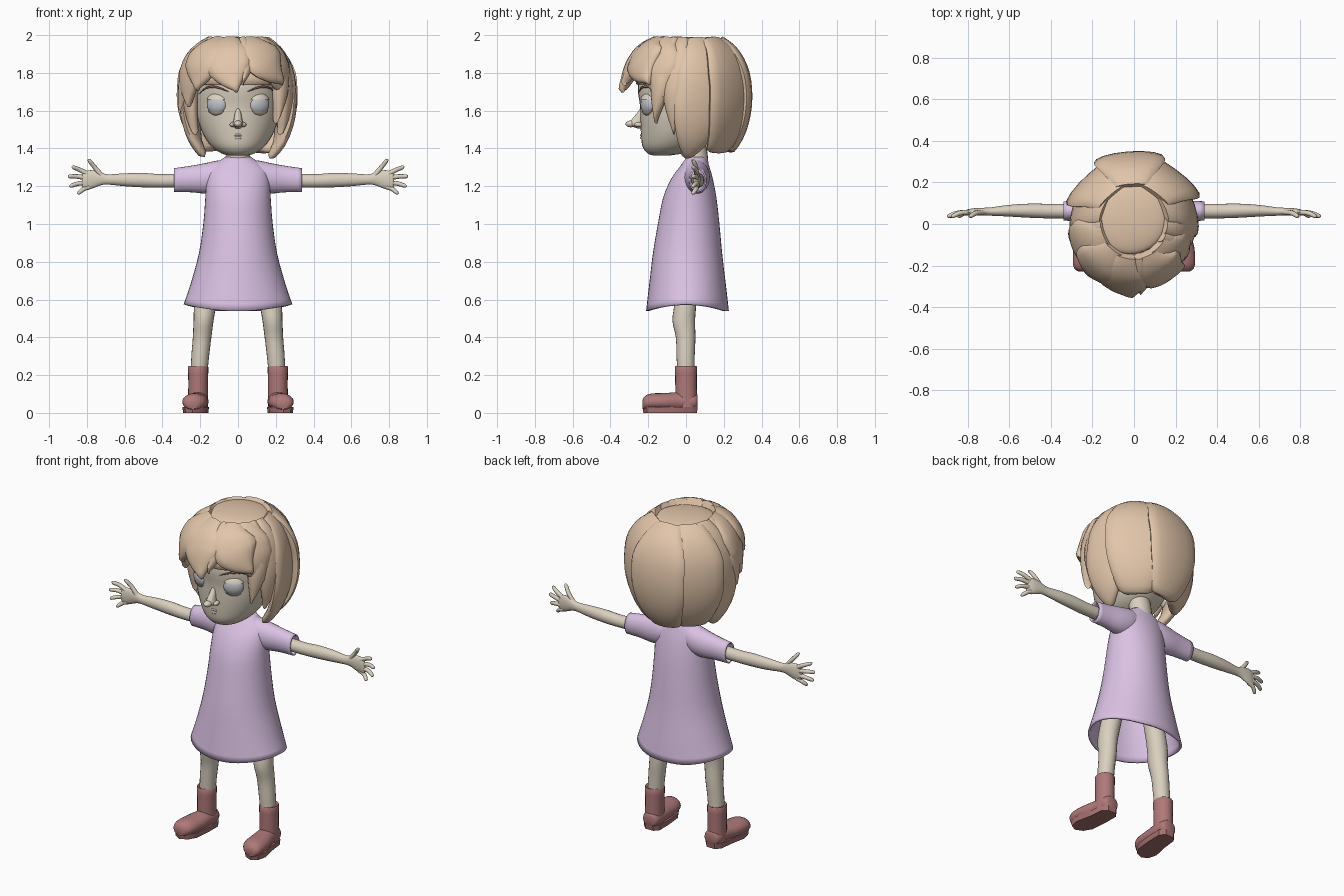
import bpy, bmesh, math
from mathutils import Vector, Matrix

cube = bpy.data.objects.get("Cube")
if cube:
    bpy.data.objects.remove(cube)


def material(name, rgb):
    m = bpy.data.materials.new(name)
    m.use_nodes = True
    m.diffuse_color = (*rgb, 1)
    m.node_tree.nodes["Principled BSDF"].inputs["Base Color"].default_value = (*rgb, 1)
    return m


SKIN = material("skin", (.70, .63, .52))
HAIR = material("hair_blond", (.76, .56, .40))
DRESS = material("dress_lilac", (.71, .54, .78))
BOOT = material("boot_red", (.43, .19, .19))
SOLE = material("sole_red", (.39, .165, .165))
EYE = material("eye_grey", (.52, .54, .58))
BROW = material("brow_brown", (.27, .13, .10))
LIP = material("lip", (.63, .53, .45))

X, Y, Z = Vector((1, 0, 0)), Vector((0, 1, 0)), Vector((0, 0, 1))


def finish(name, bm, mat, angle=50):
    bmesh.ops.recalc_face_normals(bm, faces=bm.faces)
    me = bpy.data.meshes.new(name)
    bm.to_mesh(me)
    bm.free()
    ob = bpy.data.objects.new(name, me)
    bpy.context.collection.objects.link(ob)
    me.materials.append(mat)
    bpy.ops.object.select_all(action="DESELECT")
    ob.select_set(True)
    bpy.context.view_layer.objects.active = ob
    bpy.ops.object.shade_smooth_by_angle(angle=math.radians(angle))
    return ob


def spline(rows, steps):
    # Catmull-Rom through rows of equal length
    out = []
    for i in range(len(rows) - 1):
        p = [rows[max(i - 1, 0)], rows[i], rows[i + 1], rows[min(i + 2, len(rows) - 1)]]
        for s in range(steps):
            t = s / steps
            out.append([b + .5 * t * (c - a + t * (2*a - 5*b + 4*c - d + t * (3*(b - c) + d - a)))
                        for a, b, c, d in zip(*p)])
    return out + [list(rows[-1])]


def loft(name, rows, mat, axes=None, ref=Y, n=20, steps=3, caps=(True, True), shape=None):
    # rows: x, y, z, half width, half depth; fixed axes or a frame along the path
    rows = spline(rows, steps)
    bm, rings = bmesh.new(), []
    pts = [Vector(r[:3]) for r in rows]
    for i, (p, r) in enumerate(zip(pts, rows)):
        if axes:
            u, v = axes
        else:
            t = (pts[min(i + 1, len(pts) - 1)] - pts[max(i - 1, 0)]).normalized()
            u = t.cross(ref(p) if callable(ref) else ref).normalized()
            v = u.cross(t)
        ring = []
        for k in range(n):
            a = math.tau * k / n
            ring.append(bm.verts.new(p + u * max(r[3], .002) * math.cos(a) + v * max(r[4], .002) * math.sin(a)))
        rings.append(ring)
    for lo, hi in zip(rings, rings[1:]):
        for k in range(n):
            bm.faces.new((lo[k], lo[(k + 1) % n], hi[(k + 1) % n], hi[k]))
    if caps[0]:
        bm.faces.new(rings[0])
    if caps[1]:
        bm.faces.new(rings[-1])
    if shape:
        for v in bm.verts:
            shape(v.co)
    return finish(name, bm, mat)


def ball(name, c, size, mat, keep=None, yaw=0):
    bm = bmesh.new()
    bmesh.ops.create_uvsphere(bm, u_segments=32, v_segments=20, radius=1)
    bm.transform(Matrix.Translation(c) @ Matrix.Rotation(yaw, 4, "Z") @ Matrix.Diagonal((*size, 1)))
    if keep:
        bmesh.ops.delete(bm, geom=[f for f in bm.faces if not keep(f.calc_center_median())], context="FACES")
    return finish(name, bm, mat)


def thicken(ob, t):
    m = ob.modifiers.new("thickness", "SOLIDIFY")
    m.thickness, m.offset = t, -1


# Dress: flared, open at the hem, which dips at front and back
def hem(co):
    if co.z < .66:
        co.z -= .035 * (.66 - co.z) / .085 * min(1, (co.y / .21) ** 2)


dress = loft("dress", [(0, .008, .575, .288, .219), (0, .008, .68, .252, .203), (0, .008, .84, .208, .184),
                       (0, .014, 1.0, .184, .163), (0, .02, 1.14, .173, .141), (0, .032, 1.24, .167, .11),
                       (0, .045, 1.3, .145, .08), (0, .056, 1.355, .068, .052)],
             DRESS, (X, Y), n=40, caps=(False, True), shape=hem)
thicken(dress, .012)

# Neck and head
loft("neck", [(0, .06, 1.3, .07, .06), (0, .055, 1.38, .064, .058), (0, .03, 1.46, .07, .065)], SKIN, (X, Y))
loft("head", [(0, -.13, 1.363, .05, .045), (0, -.11, 1.375, .09, .095), (0, -.08, 1.41, .14, .15),
              (0, -.05, 1.47, .182, .188), (0, -.03, 1.55, .212, .212), (0, -.015, 1.63, .225, .229),
              (0, -.005, 1.73, .228, .25), (0, 0, 1.84, .2, .22), (0, 0, 1.92, .1, .1)],
     SKIN, (X, Y), n=36)
loft("nose", [(0, -.22, 1.625, .01, .015), (0, -.235, 1.59, .016, .022), (0, -.255, 1.55, .023, .035),
              (0, -.255, 1.525, .028, .045), (0, -.235, 1.505, .012, .02)], SKIN, (X, Y), n=16)
ball("nose_tip", (0, -.292, 1.53), (.022, .028, .018), SKIN)
for z, w, h in ((1.472, .062, .006), (1.457, .045, .008)):
    loft("lip", [(-w, -.212, z - .006, .002, .002), (0, -.237, z, .006, h), (w, -.212, z - .006, .002, .002)],
         LIP, (Y, Z), n=12, steps=5)

for side, s in (("left", 1), ("right", -1)):
    # Facial features
    c, yaw = (s * .112, -.203, 1.632), s * .45
    ball(side + "_eye", c, (.057, .031, .052), EYE, yaw=yaw)
    ball(side + "_upper_lid", c, (.064, .037, .062), SKIN, lambda p: p.z > 1.664, yaw)
    ball(side + "_lower_lid", c, (.061, .034, .058), SKIN, lambda p: p.z < 1.596, yaw)
    loft(side + "_brow", [(s * .05, -.246, 1.7, .003, .003), (s * .11, -.231, 1.724, .006, .006),
                          (s * .165, -.19, 1.722, .006, .005), (s * .205, -.14, 1.69, .003, .003)],
         BROW, (Y, Z), n=8, steps=4)
    ball(side + "_ear", (s * .222, .0, 1.56), (.022, .045, .06), SKIN)
    ball(side + "_nostril", (s * .027, -.25, 1.526), (.017, .024, .013), SKIN)

    # Sleeve and arm
    sleeve = loft(side + "_sleeve", [(s * .03, .05, 1.27, .06, .07), (s * .1, .055, 1.252, .07, .085),
                                     (s * .17, .06, 1.242, .064, .081), (s * .25, .062, 1.238, .052, .07),
                                     (s * .34, .063, 1.232, .046, .063)], DRESS, (Y, Z), n=24, caps=(True, False))
    thicken(sleeve, .008)
    loft(side + "_arm", [(s * .22, .062, 1.232, .036, .038), (s * .4, .062, 1.228, .035, .036),
                         (s * .5, .064, 1.232, .034, .038), (s * .6, .064, 1.234, .028, .034),
                         (s * .69, .06, 1.236, .02, .027), (s * .73, .06, 1.24, .018, .036),
                         (s * .78, .058, 1.235, .017, .05), (s * .815, .053, 1.23, .013, .045),
                         (s * .825, .052, 1.23, .006, .03)], SKIN, (Y, Z))
    # Thumb and four fingers: base and tip in x, z
    digits = [(.725, 1.26, .795, 1.335), (.795, 1.265, .88, 1.3), (.8, 1.243, .9, 1.252),
              (.8, 1.218, .892, 1.202), (.785, 1.197, .85, 1.165)]
    for i, (x0, z0, x1, z1) in enumerate(digits):
        mx, mz = (x0 + x1) / 2, (z0 + z1) / 2 + .004
        loft(side + ("_finger" if i else "_thumb"),
             [(s * x0, .056, z0, .013, .013), (s * mx, .053, mz, .012, .012),
              (s * (x1 - .008), .038, z1, .01, .01), (s * x1, .035, z1, .003, .003)], SKIN, n=10)

    # Leg with knee
    loft(side + "_leg", [(s * .105, .0, .88, .05, .06), (s * .168, -.003, .6, .058, .058),
                         (s * .182, -.012, .49, .053, .06), (s * .19, -.002, .4, .049, .052),
                         (s * .2, -.002, .3, .047, .048), (s * .208, 0, .18, .043, .045)], SKIN, (X, Y))
    # Boot: shaft, foot turned slightly out, sole
    loft(side + "_boot_shaft", [(s * .212, .0, .245, .046, .05), (s * .211, .0, .243, .054, .058),
                                (s * .211, .0, .16, .052, .057), (s * .212, .002, .025, .053, .058)],
         BOOT, (X, Y), steps=2)
    loft(side + "_boot_foot", [(s * .208, .062, .06, .03, .035), (s * .209, .045, .058, .05, .045),
                               (s * .212, -.03, .06, .056, .05), (s * .224, -.11, .058, .066, .047),
                               (s * .231, -.18, .058, .064, .045), (s * .237, -.215, .053, .05, .038),
                               (s * .24, -.23, .045, .025, .024)], BOOT, (X, Z), n=24)
    foot = [(.157, .03), (.182, .058), (.235, .058), (.262, .03), (.272, -.06), (.291, -.15),
            (.278, -.205), (.24, -.226), (.195, -.206), (.168, -.16), (.158, -.06)]
    bm = bmesh.new()
    face = bm.faces.new([bm.verts.new((s * x, y, 0)) for x, y in foot])
    top = [v for v in bmesh.ops.extrude_face_region(bm, geom=[face])["geom"] if isinstance(v, bmesh.types.BMVert)]
    bmesh.ops.translate(bm, vec=(0, 0, .032), verts=top)
    bmesh.ops.scale(bm, vec=(1.05, 1.03, 1), verts=top, space=Matrix.Translation((s * -.225, .08, 0)))
    finish(side + "_boot_sole", bm, SOLE, 40)

# Hair: inner cap, crown and overlapping locks sweeping down from the crown
cap = ball("hair_cap", (0, .02, 1.7), (.262, .29, .262), HAIR,
           lambda p: p.z > 1.76 - max(0, p.y + .12) * 1.6 and p.z > 1.44)
thicken(cap, .03)
ball("hair_crown", (-.02, .03, 1.953), (.18, .175, .038), HAIR)


def lock(az, swing, width, z_end, flare=0, tip=.15, bulge=0, thick=.042):
    drop = lambda c: c * (.318 if c > 0 else .36)
    end = math.acos((z_end - 1.69) / (.318 if z_end > 1.69 else .36))
    rows = []
    for i in range(9):
        t = i / 8
        phi = .42 + (end - .42) * t
        r = .277 * math.sin(phi) ** .65 + flare * t ** 3 + bulge * math.sin(math.pi * t)
        a = math.radians(az + swing * t * t)
        grow = min(1, .5 + 1.5 * t) * (1 if t < .6 else 1 - (1 - tip) * ((t - .6) / .4) ** 1.5)
        rows.append((r * .93 * math.cos(a), .01 + r * 1.08 * math.sin(a),
                     1.678 + drop(math.cos(phi)), width * grow, thick * (.4 + .6 * grow)))
    # Rounded end
    x, y, z, w, d = rows[-1]
    rows.append((x * .97, y * .97, z - .012, w * .5, d * .3))
    loft("hair_lock", rows, HAIR, ref=lambda p: Vector((p.x, p.y, (p.z - 1.69) * .9)), n=16, steps=2)


# Back and side locks: azimuth, swing, half width, tip height, flare, tip width, bulge
for args in ((94, 4, .17, 1.41, .0, .55), (50, -4, .18, 1.405, .0, .5), (136, 4, .18, 1.415, .0, .5),
             (18, -18, .14, 1.375, .02, .2), (162, 20, .14, 1.385, .02, .25),
             (-8, -8, .08, 1.5, .0, .05), (188, 12, .08, 1.5, .01, .05),
             (-24, -12, .06, 1.56, .0, .05), (194, -4, .08, 1.62, .05, .05, .015)):
    lock(*args)
# Fringe locks, parted left of centre
for args in ((-38, 14, .12, 1.69, .01, .1), (-64, 26, .125, 1.765, .04, .12, .01), (-80, -4, .05, 1.76, .04, .05),
             (-106, 14, .12, 1.725, .045, .15, .01), (-134, -2, .12, 1.735, .045, .15, .025),
             (-160, 6, .12, 1.65, .035, .1, .02)):
    lock(*args)
